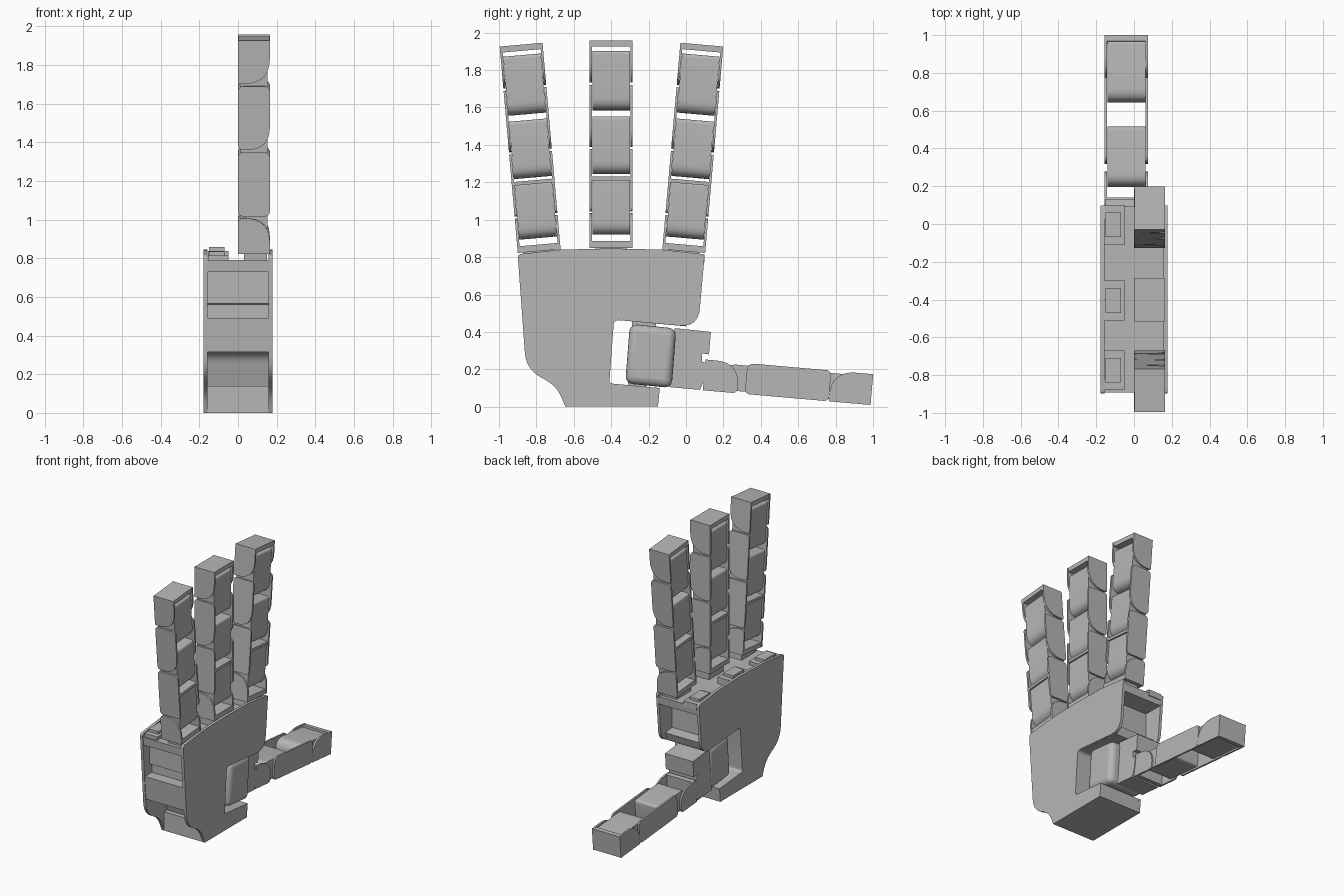
import bpy, bmesh, math
from mathutils import Matrix, Vector

cube = bpy.data.objects.get("Cube")
if cube:
    bpy.data.objects.remove(cube)

grey = bpy.data.materials.new("plain_grey")
grey.use_nodes = True
COLOUR = (0.47, 0.47, 0.47, 1)
grey.diffuse_color = COLOUR
next(n for n in grey.node_tree.nodes if n.type == 'BSDF_PRINCIPLED').inputs["Base Color"].default_value = COLOUR
parts = []


def fillet(points):
    """Round each (u, v, radius) corner of a profile."""
    out = []
    for i, point in enumerate(points):
        p = Vector(point[:2])
        r = point[2] if len(point) > 2 else 0
        if not r:
            out.append(p)
            continue
        a = p + (Vector(points[i - 1][:2]) - p).normalized() * r
        b = p + (Vector(points[(i + 1) % len(points)][:2]) - p).normalized() * r
        for k in range(9):
            t = k / 8
            out.append(a * (1 - t) ** 2 + p * 2 * t * (1 - t) + b * t * t)
    return out


def prism(name, points, lo, hi, axis="x", matrix=Matrix()):
    """Extrude a profile along x (profile in y, z) or along y (profile in x, z)."""
    place = (lambda p, d: (d, p.x, p.y)) if axis == "x" else (lambda p, d: (p.x, d, p.y))
    bm = bmesh.new()
    face = bm.faces.new([bm.verts.new(place(p, lo)) for p in fillet(points)])
    ext = bmesh.ops.extrude_face_region(bm, geom=[face])
    shift = (hi - lo, 0, 0) if axis == "x" else (0, hi - lo, 0)
    bmesh.ops.translate(bm, vec=shift, verts=[v for v in ext["geom"] if isinstance(v, bmesh.types.BMVert)])
    bmesh.ops.recalc_face_normals(bm, faces=bm.faces)
    mesh = bpy.data.meshes.new(name)
    bm.to_mesh(mesh)
    bm.free()
    mesh.materials.append(grey)
    ob = bpy.data.objects.new(name, mesh)
    ob.matrix_world = matrix
    bpy.context.collection.objects.link(ob)
    parts.append(ob)
    return ob


def box(name, x, y, z, matrix=Matrix()):
    return prism(name, [(y[0], z[0]), (y[1], z[0]), (y[1], z[1]), (y[0], z[1])], *x, matrix=matrix)


# Finger segments: paired side plates joined by walls, with hinge blocks between
DEPTH, HALF, WALL = 0.165, 0.115, 0.013


def frame(name, z0, z1, radii, m, wall=None):
    """Radii run: bottom back, bottom palm side, top palm side, top back."""
    corners = [(0, z0), (DEPTH, z0), (DEPTH, z1), (0, z1)]
    profile = [(*c, r) for c, r in zip(corners, radii)]
    for side in (-1, 1):
        prism(name + "_side", profile, side * HALF, side * (HALF - WALL), "y", m)
    if wall:
        box(name + "_wall", (0.002, DEPTH - 0.002), (-HALF + 0.002, HALF - 0.002), wall, m)


def hinge_block(name, z0, z1, m):
    prism(name, [(0.012, z0, 0.05), (0.152, z0, 0.07), (0.152, z1, 0.02), (0.012, z1, 0.02)],
          -0.101, 0.101, "y", m)


def digit(name, m, links, blocks, length):
    frame(name + "_base", 0, 0.185, (0, 0, 0.13, 0.03), m, (0, 0.035))
    for z0, z1, low, wall in links:
        frame(name + "_link", z0, z1, (0.03, low, 0.03, 0.03), m, wall)
    frame(name + "_tip", length - 0.225, length, (0.01, 0.135, 0, 0), m, (length - 0.033, length))
    for z0, z1 in blocks:
        hinge_block(name + "_hinge_block", z0, z1, m)


finger_links = [(0.195, 0.527, 0.03, (0.36, 0.38)), (0.54, 0.87, 0.12, None)]
finger_blocks = [(0.07, 0.37), (0.395, 0.703), (0.735, 1.052)]
for name, y, z, tilt in (("front_finger", -0.785, 0.832, 5),
                         ("middle_finger", -0.4, 0.85, 0),
                         ("back_finger", -0.012, 0.832, -5)):
    m = Matrix.Translation((0, y, z)) @ Matrix.Rotation(math.radians(tilt), 4, 'X')
    digit(name, m, finger_links, finger_blocks, 1.108)
    box(name + "_pivot", (0.03, 0.15), (-0.085, 0.085), (-0.08, 0.001), m)

# Thumb: same construction laid along +y
lay = Matrix(((0, 1, 0, 0), (0, 0, 1, 0), (1, 0, 0, 0), (0, 0, 0, 1)))
thumb = Matrix.Translation((-0.04, 0.09, 0.088)) @ Matrix.Rotation(math.radians(-5), 4, 'X') @ lay
digit("thumb", thumb, [(0.225, 0.675, 0.04, None)], [(0.1, 0.415), (0.55, 0.872)], 0.9)

# Palm cover plates
outline = [(-0.9, 0.815, 0.02), (-0.855, 0.2, 0.09), (-0.69, 0.11, 0.07), (-0.645, 0), (-0.15, 0),
           (-0.14, 0.1), (-0.41, 0.125, 0.02), (-0.385, 0.465, 0.03), (0.065, 0.425, 0.1),
           (0.1, 0.815, 0.02), (-0.13, 0.84), (-0.4, 0.846), (-0.67, 0.84)]
for name, x0, x1 in (("palm_plate_left", 0.157, 0.178), ("palm_plate_right", -0.178, -0.157)):
    prism(name, outline, x0, x1)

# Palm core with pockets in the front and back edges
core = [(-0.893, 0.79), (-0.888, 0.73), (-0.82, 0.73), (-0.82, 0.565), (-0.79, 0.56), (-0.79, 0.49),
        (-0.873, 0.49), (-0.858, 0.315), (-0.66, 0.315, 0.06), (-0.61, 0.14), (-0.645, 0.14),
        (-0.645, 0), (-0.15, 0), (-0.141, 0.1), (-0.41, 0.125, 0.02), (-0.385, 0.465, 0.03),
        (0, 0.43), (0.02, 0.49), (-0.06, 0.5), (-0.06, 0.73), (0.09, 0.73), (0.095, 0.79)]
prism("palm_core", core, -0.158, 0.158)

# Stepped drive units along the top of the palm
for y, top in ((-0.77, 0.835), (-0.4, 0.858), (0.0, 0.835)):
    box("drive_unit", (-0.156, -0.05), (y - 0.11, y + 0.1), (0.77, top - 0.02))
    box("drive_unit_step", (-0.15, -0.07), (y - 0.07, y + 0.06), (0.77, top))

# Thumb mount in the palm notch
prism("thumb_swivel", [(-0.3, 0.443), (-0.052, 0.418), (-0.077, 0.1), (-0.325, 0.125)], -0.15, 0.15)
prism("thumb_bracket", [(-0.06, 0.42), (0.133, 0.4), (0.123, 0.28), (0.087, 0.285), (0.085, 0.24),
                        (0.11, 0.235), (0.1, 0.15), (0.075, 0.09), (-0.09, 0.105)], -0.15, 0.08)
box("thumb_upper_pin", (-0.07, 0.07), (-0.29, -0.16), (0.42, 0.47))
box("thumb_lower_pin", (-0.07, 0.07), (-0.31, -0.21), (0.09, 0.14))
for ob in parts:
    if ob.name.startswith("thumb_swivel"):
        bevel = ob.modifiers.new("soft_edges", 'BEVEL')
        bevel.width, bevel.segments = 0.04, 4

# Smooth the rounded edges only
bpy.ops.object.select_all(action='DESELECT')
for ob in parts:
    ob.select_set(True)
bpy.context.view_layer.objects.active = parts[0]
bpy.ops.object.shade_smooth_by_angle()
